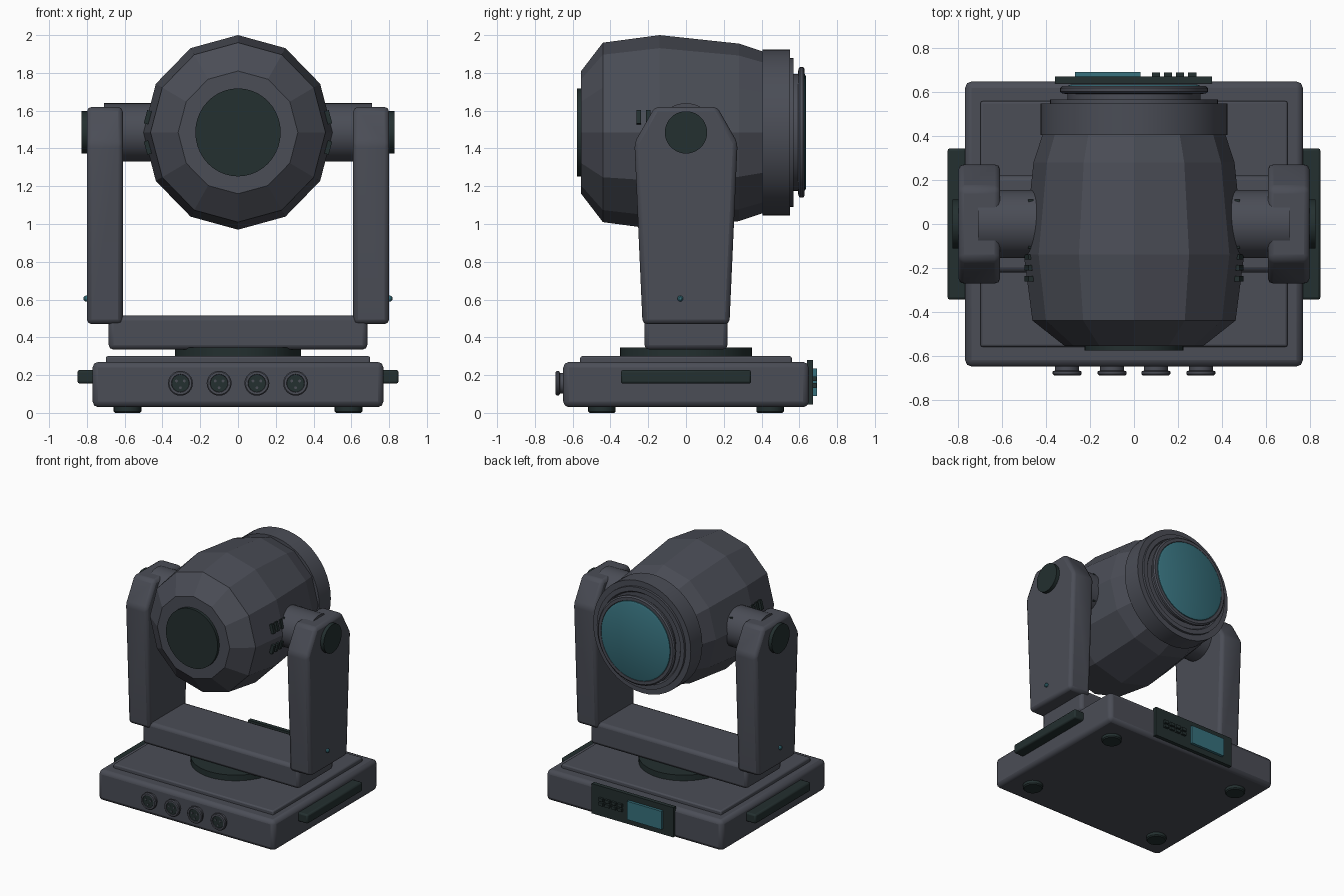
import bpy, bmesh, math
from mathutils import Matrix, Vector

if "Cube" in bpy.data.objects:
    bpy.data.objects.remove(bpy.data.objects["Cube"])


def material(name, rgb):
    m = bpy.data.materials.new(name)
    m.diffuse_color = (*rgb, 1)
    m.use_nodes = True
    m.node_tree.nodes["Principled BSDF"].inputs["Base Color"].default_value = m.diffuse_color
    return m


GREY = material("slate_grey", (0.069, 0.074, 0.093))
DARK = material("green_black", (0.017, 0.029, 0.029))
TEAL = material("teal_glass", (0.038, 0.165, 0.205))
AXIS_Z = 1.485  # tilt axis height


def finish(name, bm, mat, smooth=True, bevel=0, segments=2):
    bmesh.ops.recalc_face_normals(bm, faces=bm.faces)
    mesh = bpy.data.meshes.new(name)
    bm.to_mesh(mesh)
    bm.free()
    mesh.materials.append(mat)
    ob = bpy.data.objects.new(name, mesh)
    bpy.context.collection.objects.link(ob)
    if bevel:
        mod = ob.modifiers.new("bevel", 'BEVEL')
        mod.width, mod.segments = bevel, segments
    if smooth:
        bpy.ops.object.select_all(action='DESELECT')
        ob.select_set(True)
        bpy.context.view_layer.objects.active = ob
        bpy.ops.object.shade_smooth_by_angle(angle=math.radians(35))
    return ob


def box(name, lo, hi, mat, bevel=0, tilt=0):
    lo, hi = Vector(lo), Vector(hi)
    bm = bmesh.new()
    bmesh.ops.create_cube(bm, size=1, matrix=Matrix.Translation((lo + hi) / 2)
                          @ Matrix.Rotation(tilt, 4, 'Y') @ Matrix.Diagonal((*(hi - lo), 1)))
    return finish(name, bm, mat, bevel > 0, bevel)


def lathe(name, profile, axis, center, mat, sides=40, smooth=True, squash=1):
    """Stack of (position along axis, radius) rings; closed at both ends."""
    bm, rings = bmesh.new(), []
    c = Vector(center)
    for t, r in profile:
        ring = []
        for i in range(sides):
            a = 2 * math.pi * i / sides
            u, v = r * math.cos(a), r * math.sin(a)
            p = {'X': (t, u, v), 'Y': (u * squash, t, v), 'Z': (u * squash, v, t)}[axis]
            ring.append(bm.verts.new(c + Vector(p)))
        rings.append(ring)
    for a, b in zip(rings, rings[1:]):
        for i in range(sides):
            j = (i + 1) % sides
            bm.faces.new((a[i], a[j], b[j], b[i]))
    bm.faces.new(rings[0])
    bm.faces.new(rings[-1])
    return finish(name, bm, mat, smooth)


# Base housing, raised lid and turntable
box("base_housing", (-0.77, -0.65, 0.03), (0.77, 0.65, 0.27), GREY, 0.03)
box("base_lid", (-0.70, -0.56, 0.25), (0.70, 0.56, 0.30), GREY, 0.01)
lathe("turntable", [(0.29, 0.35), (0.345, 0.35)], 'Z', (0, 0, 0), DARK, squash=0.953)

# Feet
for x in (-0.585, 0.585):
    for y in (-0.445, 0.445):
        lathe("foot", [(0, 0.066), (0.008, 0.073), (0.04, 0.073)], 'Z', (x, y, 0), DARK, 24)

# Front sockets with pins
for x in (-0.305, -0.1, 0.1, 0.305):
    lathe("socket_ring", [(-0.64, 0.055), (-0.668, 0.055), (-0.672, 0.066), (-0.684, 0.066),
                          (-0.69, 0.06), (-0.69, 0.048), (-0.682, 0.046)],
          'Y', (x, 0, 0.157), GREY, 24)
    lathe("socket_face", [(-0.67, 0.046), (-0.686, 0.046)], 'Y', (x, 0, 0.157), DARK, 24)
    for k in range(3):
        a = math.radians(90 + 120 * k + 60)
        lathe("socket_pin", [(-0.68, 0.008), (-0.69, 0.008)], 'Y',
              (x + 0.024 * math.cos(a), 0, 0.157 + 0.024 * math.sin(a)), GREY, 8)

# Rear control panel with screen and buttons
box("control_panel", (-0.36, 0.64, 0.045), (0.355, 0.672, 0.28), DARK)
box("screen", (-0.27, 0.66, 0.09), (0.03, 0.693, 0.235), TEAL)
for i in range(4):
    x = 0.1 + 0.055 * i
    for z in (0.145, 0.18):
        box("button", (x - 0.019, 0.66, z - 0.012), (x + 0.019, 0.69, z + 0.012), DARK)

# Yoke crossbar
box("yoke_crossbar", (-0.685, -0.22, 0.335), (0.685, 0.22, 0.515), GREY, 0.025)

# Parts repeated on both sides
ARM = [(-0.23, 0.47), (0.23, 0.47), (0.273, 1.43), (0.165, 1.62), (-0.165, 1.62), (-0.273, 1.43)]
for s in (-1, 1):
    bm = bmesh.new()
    inner = [bm.verts.new((s * 0.61, y, z)) for y, z in ARM]
    outer = [bm.verts.new((s * 0.80, y, z)) for y, z in ARM]
    bm.faces.new(inner)
    bm.faces.new(outer)
    for i in range(len(ARM)):
        j = (i + 1) % len(ARM)
        bm.faces.new((inner[i], inner[j], outer[j], outer[i]))
    finish("yoke_arm", bm, GREY, True, 0.025)

    lathe("tilt_hub", [(s * 0.44, 0.155), (s * 0.71, 0.155)], 'X', (0, 0, AXIS_Z), GREY)
    lathe("hub_cap", [(s * 0.78, 0.112), (s * 0.828, 0.112)], 'X', (0, 0, AXIS_Z), DARK)
    lathe("indicator", [(s * 0.79, 0.016), (s * 0.81, 0.015), (s * 0.817, 0.008)], 'X',
          (0, -0.03, 0.605), TEAL, 12)
    box("side_handle", (min(s * 0.75, s * 0.85), -0.345, 0.155),
        (max(s * 0.75, s * 0.85), 0.345, 0.227), DARK, 0.012)

    # Cooling slots above and below the tilt axis
    for up in (-1, 1):
        for i in range(8):
            y, z = 0.1 - 0.05 * i, AXIS_Z + up * 0.08
            box("vent_slot", (s * 0.478 - 0.012, y - 0.012, z - 0.036),
                (s * 0.478 + 0.012, y + 0.012, z + 0.036), DARK, tilt=-s * up * math.radians(15))

# Faceted lamp head
C = (0, 0, AXIS_Z)
lathe("head_shell", [(-0.555, 0.325), (-0.44, 0.475), (-0.14, 0.515), (0.28, 0.47), (0.43, 0.42)],
      'Y', C, GREY, 12, False, 0.975)
lathe("rear_cover", [(-0.54, 0.233), (-0.577, 0.233)], 'Y', C, DARK, squash=0.97)

# Front collar, lens ring and lens
lathe("front_collar", [(0.405, 0.44), (0.55, 0.44), (0.55, 0.395), (0.568, 0.395), (0.568, 0.36),
                       (0.555, 0.35)], 'Y', C, GREY, 48, squash=0.97)
lathe("lens_ring", [(0.55, 0.31), (0.592, 0.31), (0.595, 0.335), (0.603, 0.346), (0.62, 0.346),
                    (0.628, 0.335), (0.628, 0.312), (0.62, 0.308)], 'Y', C, GREY, 48, squash=0.975)
lathe("lens", [(0.60, 0.308), (0.63, 0.308), (0.636, 0.295)], 'Y', C, TEAL, 48, squash=0.975)
